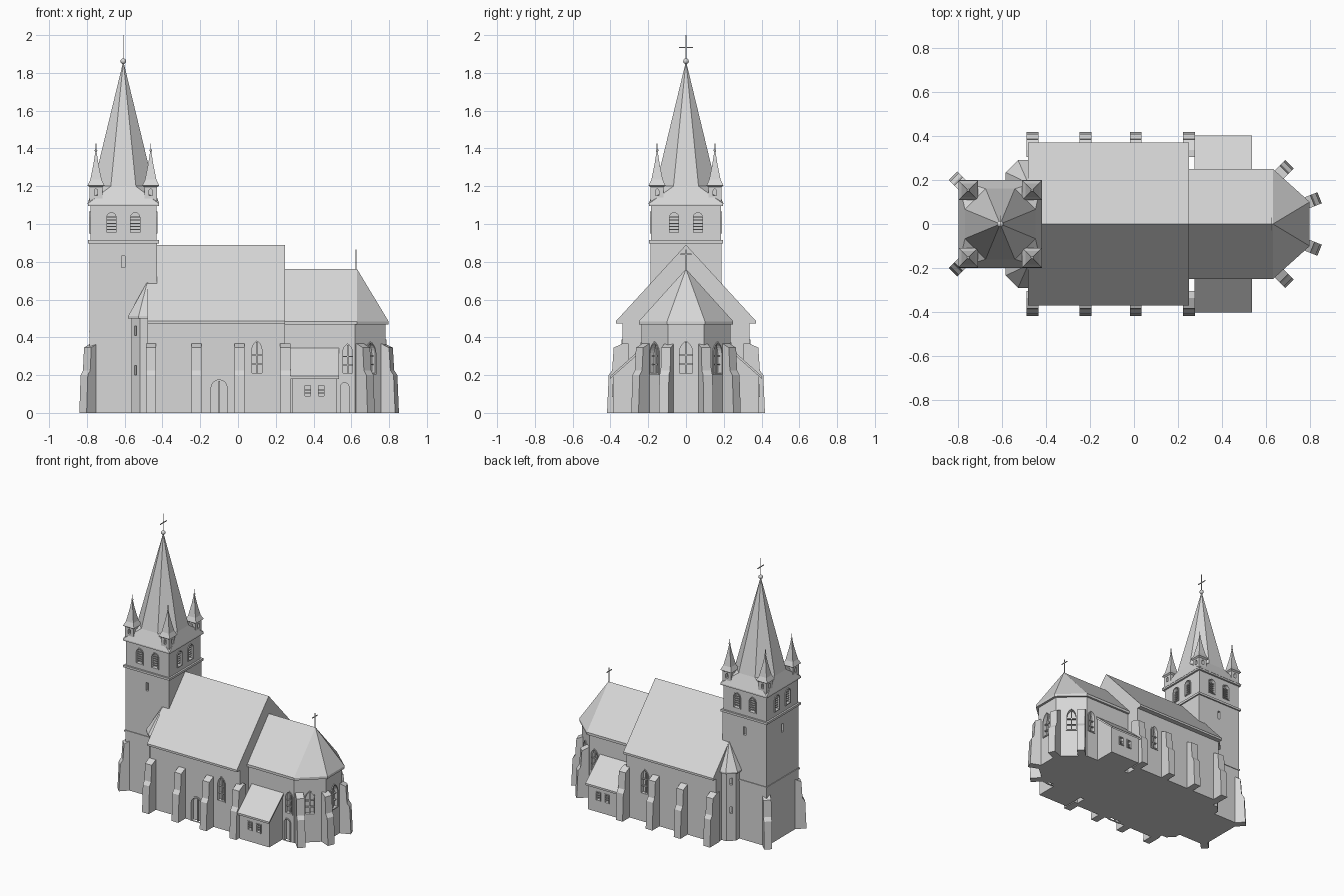
import bpy, bmesh, math
from math import pi, cos, sin, radians
from mathutils import Matrix, Vector

cube = bpy.data.objects.get("Cube")
if cube:
    bpy.data.objects.remove(cube, do_unlink=True)

stone = bpy.data.materials.new("pale_grey_stone")
stone.use_nodes = True
colour = (0.68, 0.68, 0.68, 1)
stone.diffuse_color = colour
stone.node_tree.nodes["Principled BSDF"].inputs["Base Color"].default_value = colour


def finish(name, bm):
    bmesh.ops.recalc_face_normals(bm, faces=bm.faces)
    mesh = bpy.data.meshes.new(name)
    bm.to_mesh(mesh)
    bm.free()
    mesh.materials.append(stone)
    obj = bpy.data.objects.new(name, mesh)
    bpy.context.collection.objects.link(obj)
    return obj


def loft(name, rings, M=Matrix(), closed=False):
    """Skin a stack of rings; points that coincide are merged."""
    bm = bmesh.new()
    loops = [[bm.verts.new(M @ Vector(p)) for p in r] for r in rings]
    n = len(loops[0])
    pairs = list(zip(loops, loops[1:]))
    if closed:
        pairs.append((loops[-1], loops[0]))
    else:
        bm.faces.new(loops[0])
        bm.faces.new(loops[-1])
    for a, b in pairs:
        for i in range(n):
            j = (i + 1) % n
            bm.faces.new((a[i], a[j], b[j], b[i]))
    bmesh.ops.remove_doubles(bm, verts=bm.verts, dist=1e-5)
    return finish(name, bm)


def lift(pts, axis, h):
    """Put a flat outline at height h along the given axis."""
    return [(*p[:axis], h, *p[axis:]) for p in pts]


def prism(name, pts, axis, lo, hi, M=Matrix()):
    return loft(name, [lift(pts, axis, lo), lift(pts, axis, hi)], M)


def rect(x0, x1, y0, y1):
    return [(x0, y0), (x1, y0), (x1, y1), (x0, y1)]


def box(name, x0, x1, y0, y1, z0, z1, M=Matrix()):
    return prism(name, rect(x0, x1, y0, y1), 2, z0, z1, M)


def ngon(cx, cy, apothem, n):
    r = apothem / cos(pi / n)
    return [(cx + r * cos((2 * k + 1) * pi / n), cy + r * sin((2 * k + 1) * pi / n)) for k in range(n)]


def ball(name, x, y, z, r):
    bm = bmesh.new()
    bmesh.ops.create_uvsphere(bm, u_segments=12, v_segments=8, radius=r, matrix=Matrix.Translation((x, y, z)))
    for f in bm.faces:
        f.smooth = True
    return finish(name, bm)


def place(x, y, angle):
    """Local x points out of the wall, local y runs along it."""
    return Matrix.Translation((x, y, 0)) @ Matrix.Rotation(angle, 4, 'Z')


def outline(w, z0, z1, kind):
    h = w / 2
    if kind == "square":
        return rect(-h, h, z0, z1)
    if kind == "round":
        arc = [(h * cos(k * pi / 8), z1 - h + h * sin(k * pi / 8)) for k in range(9)]
    else:
        right = [(-h + w * cos(k * pi / 15), z1 - w * sin(pi / 3) + w * sin(k * pi / 15)) for k in range(6)]
        arc = right + [(-u, v) for u, v in right[-2::-1]]
    return [(-h, z0), (h, z0)] + arc


def opening(wall, x, y, angle, w, z0, z1, kind="square", frame=0.0, bars=0, mullion=False):
    """Cut a recess in a wall, then add its frame, bars and mullion."""
    M = place(x, y, angle)
    low = z0 if z0 > 0 else -0.01
    cutter = prism("cutter", outline(w, low, z1, kind), 0, -0.022, 0.03, M)
    mod = wall.modifiers.new("recess", 'BOOLEAN')
    mod.object, mod.operation, mod.solver = cutter, 'DIFFERENCE', 'EXACT'
    bpy.context.view_layer.objects.active = wall
    bpy.ops.object.modifier_apply(modifier=mod.name)
    bpy.data.objects.remove(cutter, do_unlink=True)
    if frame:
        inner = outline(w, z0, z1, kind)
        outer = outline(w + 2 * frame, max(0, z0 - frame), z1 + frame, kind)
        loft("opening_frame", [lift(outer, 0, -0.01), lift(outer, 0, 0.006),
                               lift(inner, 0, 0.006), lift(inner, 0, -0.01)], M, closed=True)
    for i in range(bars):
        z = z0 + (z1 - z0) * (i + 1) / (bars + 1.5)
        box("window_bar", -0.02, -0.006, -w / 2, w / 2, z - 0.003, z + 0.003, M)
    if mullion:
        box("window_mullion", -0.022, -0.008, -0.004, 0.004, z0, z1 - 0.005, M)


BUTTRESS = [(-0.03, 0), (0.083, 0), (0.074, 0.2), (0.056, 0.225),
            (0.048, 0.345), (0, 0.368), (-0.03, 0.368)]


def buttress(x, y, angle):
    prism("buttress", BUTTRESS, 1, -0.027, 0.027, place(x, y, angle))


def cross(name, x, z0, z1, arm_z, arm):
    box(name + "_rod", x - 0.002, x + 0.002, -0.002, 0.002, z0, z1)
    box(name + "_arm", x - 0.002, x + 0.002, -arm, arm, arm_z - 0.003, arm_z + 0.003)


# Nave
WALL = 0.335
nave = box("nave_walls", -0.48, 0.25, -WALL, WALL, 0, 0.475)
eave = rect(-0.48, 0.25, -0.37, 0.37)
ridge = [(-0.48, 0), (0.25, 0), (0.25, 0), (-0.48, 0)]
loft("nave_roof", [lift(eave, 2, 0.472), lift(eave, 2, 0.487), lift(ridge, 2, 0.89)])

# Chancel with three-sided apse
half = [(0.2, 0.235), (0.62, 0.235), (0.78, 0.095)]
plan = half + [(x, -y) for x, y in half[::-1]]
chancel = prism("chancel_walls", plan, 2, 0, 0.475)
half = [(0.2, 0.25), (0.63, 0.25), (0.797, 0.1)]
eave = half + [(x, -y) for x, y in half[::-1]]
ridge = [(min(x, 0.63), 0) for x, y in eave]
loft("chancel_roof", [lift(eave, 2, 0.467), lift(eave, 2, 0.485), lift(ridge, 2, 0.762)])
cross("chancel_cross", 0.625, 0.75, 0.865, 0.84, 0.03)

# Tower
TX, HX, HY = -0.607, 0.178, 0.187


def tower_block(name, grow, z0, z1):
    return box(name, TX - HX - grow, TX + HX + grow, -HY - grow, HY + grow, z0, z1)


shaft = tower_block("tower_shaft", 0, 0, 0.905)
belfry = tower_block("tower_belfry", -0.003, 0.905, 1.1)
tower_block("tower_base_band", 0.005, 0.425, 0.437)
tower_block("belfry_lower_cornice", 0.01, 0.898, 0.914)
tower_block("belfry_upper_cornice", 0.01, 1.094, 1.108)

# Spire: square skirt turning into an octagon
octagon = ngon(TX, 0, 0.16, 8)
skirt = [(TX + math.copysign(HX + 0.012, x - TX), math.copysign(HY + 0.012, y)) for x, y in octagon]
loft("spire", [lift(skirt, 2, 1.106), lift(octagon, 2, 1.2), lift(ngon(TX, 0, 0.003, 8), 2, 1.85)])
ball("spire_ball", TX, 0, 1.862, 0.015)
cross("spire_cross", TX, 1.85, 2.0, 1.935, 0.038)

# Corner pinnacles
for sx in (-1, 1):
    for sy in (-1, 1):
        px, py = TX + sx * 0.145, sy * 0.153
        body = prism("pinnacle_body", ngon(px, py, 0.034, 4), 2, 1.1, 1.205)
        for k in range(4):
            a = k * pi / 2
            opening(body, px + 0.034 * cos(a), py + 0.034 * sin(a), a, 0.018, 1.15, 1.185, "round")
        steps = ((0.034, 1.195), (0.045, 1.203), (0.03, 1.235), (0.013, 1.32), (0.002, 1.39))
        loft("pinnacle_roof", [lift(ngon(px, py, r, 4), 2, z) for r, z in steps])
        ball("pinnacle_ball", px, py, 1.39, 0.007)
        box("pinnacle_tip", px - 0.002, px + 0.002, py - 0.002, py + 0.002, 1.39, 1.425)

# Belfry windows and shaft slits
for k in range(4):
    a = k * pi / 2
    reach = HX if k % 2 == 0 else HY
    for side in (-0.063, 0.063):
        x = TX + (reach - 0.003) * cos(a) - side * sin(a)
        y = (reach - 0.003) * sin(a) + side * cos(a)
        opening(belfry, x, y, a, 0.048, 0.955, 1.06, "round", 0.006, bars=5)
    if k:
        opening(shaft, TX + reach * cos(a), reach * sin(a), a, 0.02, 0.77, 0.83)

for s in (-1, 1):
    out = s * pi / 2

    # Stair turrets
    turret = prism("stair_turret", ngon(-0.487, s * 0.195, 0.078, 8), 2, 0, 0.51)
    top = [(-0.48, s * 0.185)] * 8
    rim = ngon(-0.487, s * 0.195, 0.095, 8)
    loft("stair_turret_roof", [lift(rim, 2, 0.5), lift(rim, 2, 0.512), lift(top, 2, 0.695)])
    a = radians(135) * s
    for z in (0.2, 0.41):
        opening(turret, -0.487 + 0.078 * cos(a), s * 0.195 + 0.078 * sin(a), a, 0.016, z, z + 0.05)

    # Buttresses
    for x in (-0.46, -0.22, 0.008, 0.25):
        buttress(x, s * WALL, out)
    buttress(-0.762, s * 0.16, radians(135) * s)
    buttress(0.646, s * 0.212, radians(45) * s)
    buttress(0.765, s * 0.088, radians(22) * s)

    # Side annex with lean-to roof
    wall = [(s * 0.2, 0), (s * 0.387, 0), (s * 0.387, 0.195), (s * 0.2, 0.36)]
    annex = prism("annex_walls", wall, 0, 0.285, 0.525)
    slab = [(s * 0.22, 0.34), (s * 0.402, 0.18), (s * 0.402, 0.194), (s * 0.22, 0.357)]
    prism("annex_roof", slab, 0, 0.275, 0.535)
    for x in (0.37, 0.44):
        opening(annex, x, s * 0.387, out, 0.03, 0.09, 0.145, "square", 0.005, bars=2)

    # Church windows
    opening(nave, 0.1, s * WALL, out, 0.052, 0.21, 0.38, "pointed", 0.008, 2, True)
    opening(chancel, 0.58, s * 0.235, out, 0.05, 0.21, 0.365, "pointed", 0.008, 2, True)
    opening(chancel, 0.7, s * 0.165, s * math.atan2(0.16, 0.14), 0.06, 0.21, 0.37, "pointed", 0.008, 2, True)

# East window and doors
opening(chancel, 0.78, 0, 0, 0.07, 0.21, 0.38, "pointed", 0.008, 2, True)
opening(nave, -0.1, -WALL, -pi / 2, 0.085, 0, 0.175, "round", 0.01, mullion=True)
opening(chancel, 0.565, -0.235, -pi / 2, 0.045, 0, 0.16, "round", 0.007)
